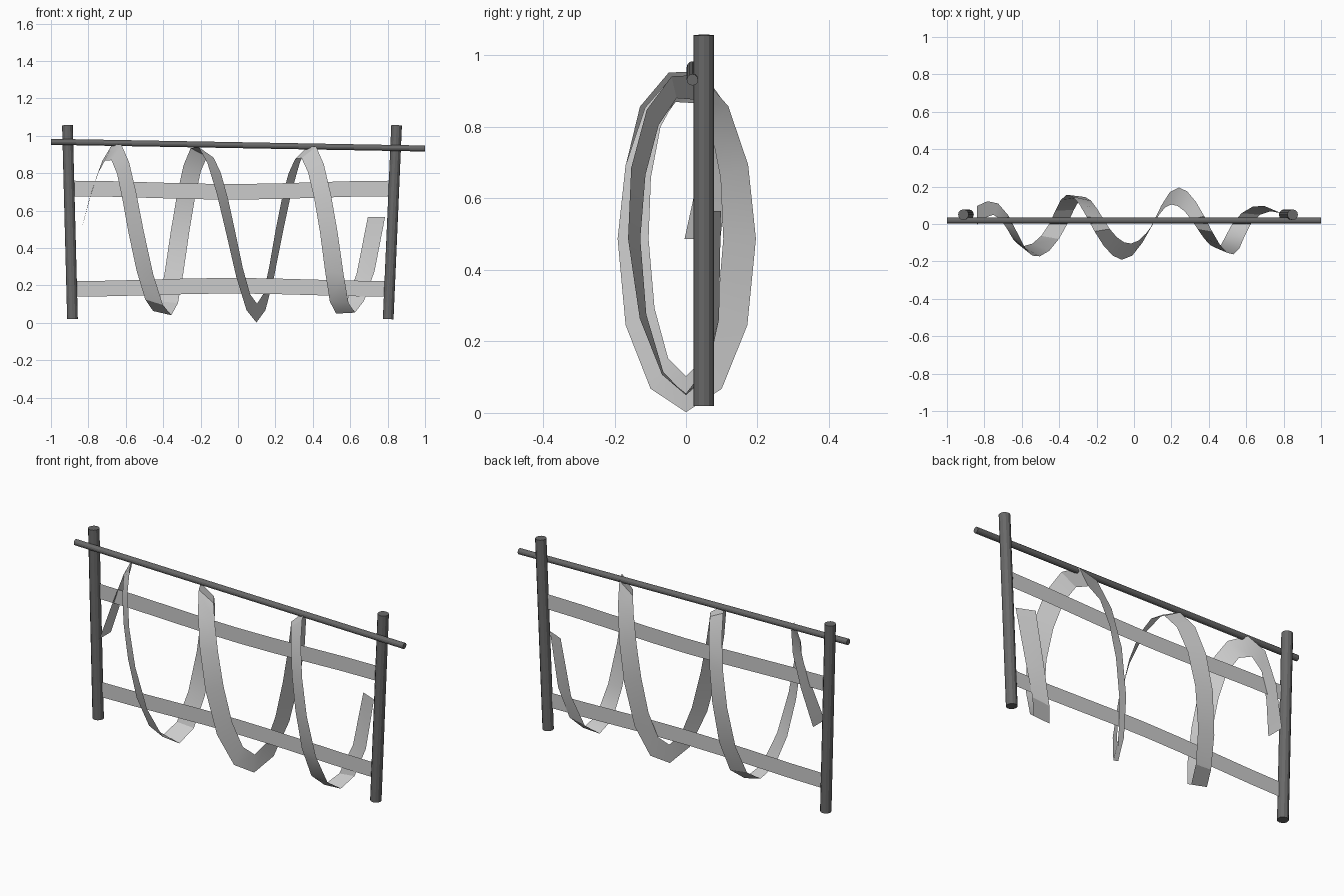
import bpy, bmesh, math
from mathutils import Vector

cube = bpy.data.objects.get("Cube")
if cube:
    bpy.data.objects.remove(cube, do_unlink=True)


def material(name, grey):
    m = bpy.data.materials.new(name)
    m.use_nodes = True
    col = (grey, grey, grey, 1)
    m.diffuse_color = col
    m.node_tree.nodes["Principled BSDF"].inputs["Base Color"].default_value = col
    return m


dark = material("dark_grey", 0.14)
light = material("light_grey", 0.6)


def finish(name, bm, mat, smooth):
    mesh = bpy.data.meshes.new(name)
    bm.to_mesh(mesh)
    bm.free()
    mesh.materials.append(mat)
    ob = bpy.data.objects.new(name, mesh)
    bpy.context.collection.objects.link(ob)
    if smooth:
        bpy.ops.object.select_all(action="DESELECT")
        ob.select_set(True)
        bpy.context.view_layer.objects.active = ob
        bpy.ops.object.shade_smooth_by_angle(angle=math.radians(30))


def rod(name, start, end, radius):
    a, b = Vector(start), Vector(end)
    bm = bmesh.new()
    bmesh.ops.create_cone(bm, cap_ends=True, segments=12, radius1=radius,
                          radius2=radius, depth=(b - a).length)
    turn = (b - a).to_track_quat("Z", "Y").to_matrix().to_4x4()
    turn.translation = (a + b) / 2
    bm.transform(turn)
    finish(name, bm, dark, False)


def strip(name, pairs):
    """Flat ribbon through pairs of edge points."""
    bm = bmesh.new()
    rows = [[bm.verts.new(p) for p in pair] for pair in pairs]
    for (a, b), (c, d) in zip(rows, rows[1:]):
        bm.faces.new((a, b, d, c))
    finish(name, bm, light, True)


def spline(values, t):
    """Smooth value through evenly spaced knots."""
    i = min(int(t), len(values) - 2)
    f = t - i
    p1, p2 = values[i], values[i + 1]
    p0 = values[i - 1] if i > 0 else 2 * p1 - p2
    p3 = values[i + 2] if i + 2 < len(values) else 2 * p2 - p1
    return p1 + 0.5 * f * (p2 - p0 + f * (2 * p0 - 5 * p1 + 4 * p2 - p3
                           + f * (3 * (p1 - p2) + p3 - p0)))


# Posts and top rail
rod("right_post", (-0.885, 0.05, 0.02), (-0.912, 0.05, 1.057), 0.0285)
rod("left_post", (0.803, 0.05, 0.02), (0.848, 0.05, 1.057), 0.0285)
rod("top_rail", (-1, 0.018, 0.968), (1, 0.018, 0.932), 0.016)

# Two gently bowed cross bands
for name, z, bow in (("lower_band", 0.14, 0.017), ("upper_band", 0.677, -0.018)):
    pairs = []
    for i in range(9):
        s = i / 8
        x = -0.89 + 1.71 * s
        lift = z + bow * math.sin(math.pi * s) ** 2
        pairs.append(((x, 0.05, lift), (x, 0.05, lift + 0.083)))
    strip(name, pairs)

# Twisting spiral ribbon, knots at each quarter turn
KNOT_X = [-0.84, -0.67, -0.545, -0.405, -0.31, -0.19, -0.04, 0.10, 0.22, 0.36, 0.485, 0.575, 0.74]
KNOT_Y = [0.046, 0.17, 0.145, 0.145, 0.15, 0.15, 0.148, 0.15, 0.15, 0.15, 0.145, 0.12, 0.078]
TWIST = [-90, -62, -34, -13, 7, 32, 60, 88, 114, 138, 160, 183, 203]
HALF = 0.05

# Upper arches are cut into seven pieces and have a flat crown, lower ones into six
samples = [0]
for arch in range(6):
    count = 6 if arch % 2 else 7
    samples += [2 * arch + 2 * j / count for j in range(1, count + 1)]

pairs = []
for t in samples:
    angle = t * math.pi / 2
    out = Vector((0, math.cos(angle), math.sin(angle)))
    centre = Vector((spline(KNOT_X, t), spline(KNOT_Y, t) * out.y, 0.487 + 0.435 * out.z))
    if t == samples[-1]:
        centre.z = 0.565
    tw = math.radians(spline(TWIST, t))
    half = (Vector((math.cos(tw), 0, 0)) - out * math.sin(tw)) * HALF
    pairs.append((centre - half, centre + half))
strip("spiral_ribbon", pairs)
